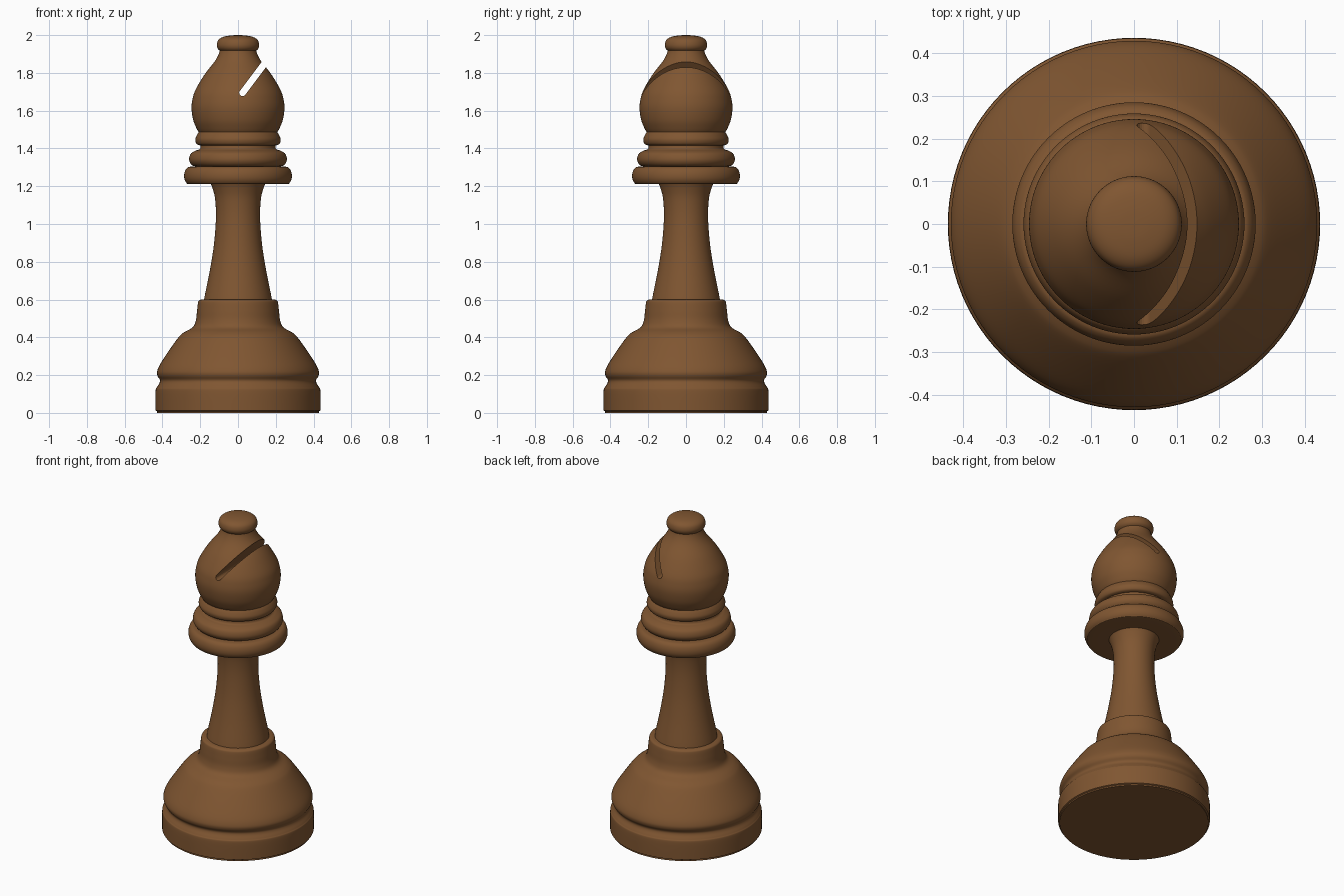
import bpy, bmesh, math
from mathutils import Vector

cube = bpy.data.objects.get("Cube")
if cube:
    bpy.data.objects.remove(cube, do_unlink=True)

wood = bpy.data.materials.new("brown wood")
wood.use_nodes = True
colour = (0.215, 0.093, 0.031, 1)
wood.diffuse_color = colour
wood.node_tree.nodes["Principled BSDF"].inputs["Base Color"].default_value = colour

SIDES = 96
STEPS = 5


def smooth_profile(points):
    """Rounded curve through (radius, height) points; a doubled point makes a corner."""
    pts = [Vector(p) for p in points]
    pts = [pts[0]] + pts + [pts[-1]]
    out = [pts[1]]
    for a, b, c, d in zip(pts, pts[1:], pts[2:], pts[3:]):
        if (c - b).length < 1e-6:
            continue
        for i in range(1, STEPS + 1):
            t = i / STEPS
            out.append(0.5 * (2 * b + (c - a) * t + (2 * a - 5 * b + 4 * c - d) * t ** 2
                              + (3 * b - a - 3 * c + d) * t ** 3))
    return out


def finish(name, bm):
    bmesh.ops.recalc_face_normals(bm, faces=bm.faces)
    mesh = bpy.data.meshes.new(name)
    bm.to_mesh(mesh)
    bm.free()
    mesh.materials.append(wood)
    obj = bpy.data.objects.new(name, mesh)
    bpy.context.collection.objects.link(obj)
    return obj


def select(obj):
    bpy.ops.object.select_all(action="DESELECT")
    obj.select_set(True)
    bpy.context.view_layer.objects.active = obj


def shade(obj):
    select(obj)
    bpy.ops.object.shade_smooth_by_angle(angle=math.radians(40))


def lathe(name, points):
    """Closed turned solid around the z axis."""
    bm = bmesh.new()
    rings = []
    for r, z in smooth_profile(points):
        rings.append([bm.verts.new((r * math.cos(2 * math.pi * i / SIDES),
                                    r * math.sin(2 * math.pi * i / SIDES), z))
                      for i in range(SIDES)])
    for low, high in zip(rings, rings[1:]):
        for i in range(SIDES):
            j = (i + 1) % SIDES
            bm.faces.new((low[i], low[j], high[j], high[i]))
    bm.faces.new(rings[0][::-1])
    bm.faces.new(rings[-1])
    obj = finish(name, bm)
    shade(obj)
    return obj


# Foot with groove, bulge and raised step
lathe("base", [(0.428, 0), (0.428, 0.008), (0.428, 0.008), (0.436, 0.012), (0.436, 0.012),
               (0.436, 0.115), (0.430, 0.135), (0.416, 0.158), (0.414, 0.175), (0.427, 0.198),
               (0.427, 0.225), (0.402, 0.275), (0.323, 0.390), (0.288, 0.425), (0.240, 0.453),
               (0.223, 0.49), (0.217, 0.54), (0.212, 0.582), (0.207, 0.594), (0.195, 0.60)])

# Flared stem
lathe("stem", [(0.181, 0.58), (0.178, 0.61), (0.148, 0.76), (0.127, 0.895), (0.117, 1.03),
               (0.121, 1.13), (0.135, 1.19), (0.15, 1.225)])

# Stacked collars
lathe("lower_collar", [(0.14, 1.212), (0.255, 1.212), (0.273, 1.218), (0.284, 1.24),
                       (0.284, 1.268), (0.273, 1.293), (0.25, 1.304), (0.18, 1.306)])
lathe("upper_collar", [(0.18, 1.298), (0.23, 1.306), (0.25, 1.318), (0.259, 1.342),
                       (0.25, 1.372), (0.225, 1.388), (0.202, 1.397), (0.197, 1.42),
                       (0.197, 1.43)])

# Head with its neck ring
head = lathe("head", [(0.19, 1.417), (0.205, 1.417), (0.22, 1.425), (0.226, 1.447),
                      (0.218, 1.47), (0.208, 1.486), (0.208, 1.486), (0.22, 1.507),
                      (0.237, 1.55), (0.246, 1.61), (0.241, 1.66), (0.225, 1.71),
                      (0.178, 1.79), (0.124, 1.86), (0.102, 1.90), (0.094, 1.93)])

# Top knob
lathe("knob", [(0.08, 1.913), (0.094, 1.916), (0.108, 1.93), (0.112, 1.95), (0.104, 1.974),
               (0.08, 1.99), (0.04, 1.998), (0.001, 2.0)])

# Slanted slot with a round bottom, cut through the head
bm = bmesh.new()
along = Vector((0.6, 0, 0.8))
across = Vector((0.8, 0, -0.6))
bottom = Vector((0.024, 0, 1.694))
half = 0.0175
outline = [bottom + half * (across * math.cos(a) - along * math.sin(a))
           for a in (math.pi * i / 10 for i in range(11))]
outline += [bottom + along * 0.4 - across * half, bottom + along * 0.4 + across * half]
face = bm.faces.new([bm.verts.new(p + Vector((0, -0.5, 0))) for p in outline])
sweep = bmesh.ops.extrude_face_region(bm, geom=[face])
bmesh.ops.translate(bm, vec=(0, 1, 0),
                    verts=[v for v in sweep["geom"] if isinstance(v, bmesh.types.BMVert)])
cutter = finish("slot_cutter", bm)
cutter.hide_render = True
cut = head.modifiers.new("slot", "BOOLEAN")
cut.operation = "DIFFERENCE"
cut.solver = "EXACT"
cut.object = cutter
select(head)
bpy.ops.object.modifier_apply(modifier=cut.name)
bpy.data.objects.remove(cutter, do_unlink=True)
shade(head)
